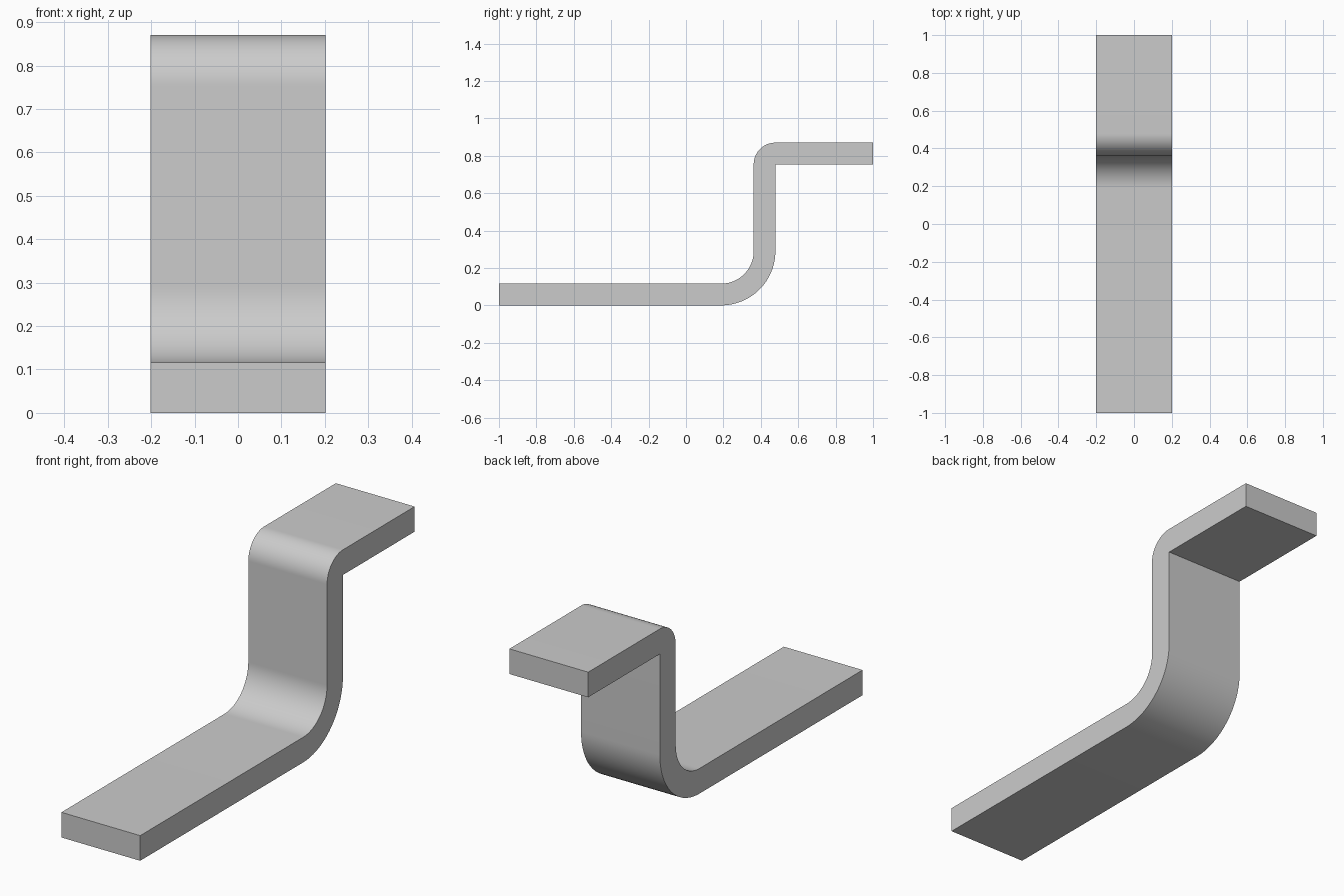
import bpy, bmesh
from math import sin, cos, pi, radians

cube = bpy.data.objects.get("Cube")
if cube:
    bpy.data.objects.remove(cube, do_unlink=True)

HALF_WIDTH = 0.201
THICK = 0.116
HEIGHT = 0.87
BACK = 0.478            # rear face of the upright
FRONT = BACK - THICK    # front face of the upright
BEND = 0.29             # outer radius of the lower bend
STEPS = 24


def arc(cy, cz, radius, start, end):
    """Points of an arc in the side profile, angles in degrees."""
    angles = [radians(start + (end - start) * i / STEPS) for i in range(STEPS + 1)]
    return [(cy + radius * cos(a), cz + radius * sin(a)) for a in angles]


# Side profile: foot, lower bend, upright, upper bend, top flange
bend_y = BACK - BEND
profile = [(-1, 0)]
profile += arc(bend_y, BEND, BEND, -90, 0)
profile += [(BACK, HEIGHT - THICK), (1, HEIGHT - THICK), (1, HEIGHT)]
profile += arc(BACK, HEIGHT - THICK, THICK, 90, 180)
profile += arc(bend_y, BEND, BEND - THICK, 0, -90)
profile += [(-1, THICK)]

# Extrude the profile across the width
bm = bmesh.new()
side = bm.faces.new([bm.verts.new((-HALF_WIDTH, y, z)) for y, z in profile])
result = bmesh.ops.extrude_face_region(bm, geom=[side], use_keep_orig=True)
moved = [v for v in result["geom"] if isinstance(v, bmesh.types.BMVert)]
bmesh.ops.translate(bm, verts=moved, vec=(2 * HALF_WIDTH, 0, 0))
bmesh.ops.recalc_face_normals(bm, faces=bm.faces)
mesh = bpy.data.meshes.new("bent_bracket")
bm.to_mesh(mesh)
bm.free()

bracket = bpy.data.objects.new("bent_bracket", mesh)
bpy.context.collection.objects.link(bracket)

# Plain grey metal
grey = bpy.data.materials.new("light_grey")
grey.use_nodes = True
colour = (0.6, 0.6, 0.6, 1)
grey.diffuse_color = colour
grey.node_tree.nodes["Principled BSDF"].inputs["Base Color"].default_value = colour
mesh.materials.append(grey)

# Smooth bends with sharp edges kept
bpy.ops.object.select_all(action="DESELECT")
bracket.select_set(True)
bpy.context.view_layer.objects.active = bracket
bpy.ops.object.shade_smooth_by_angle(angle=radians(30))
